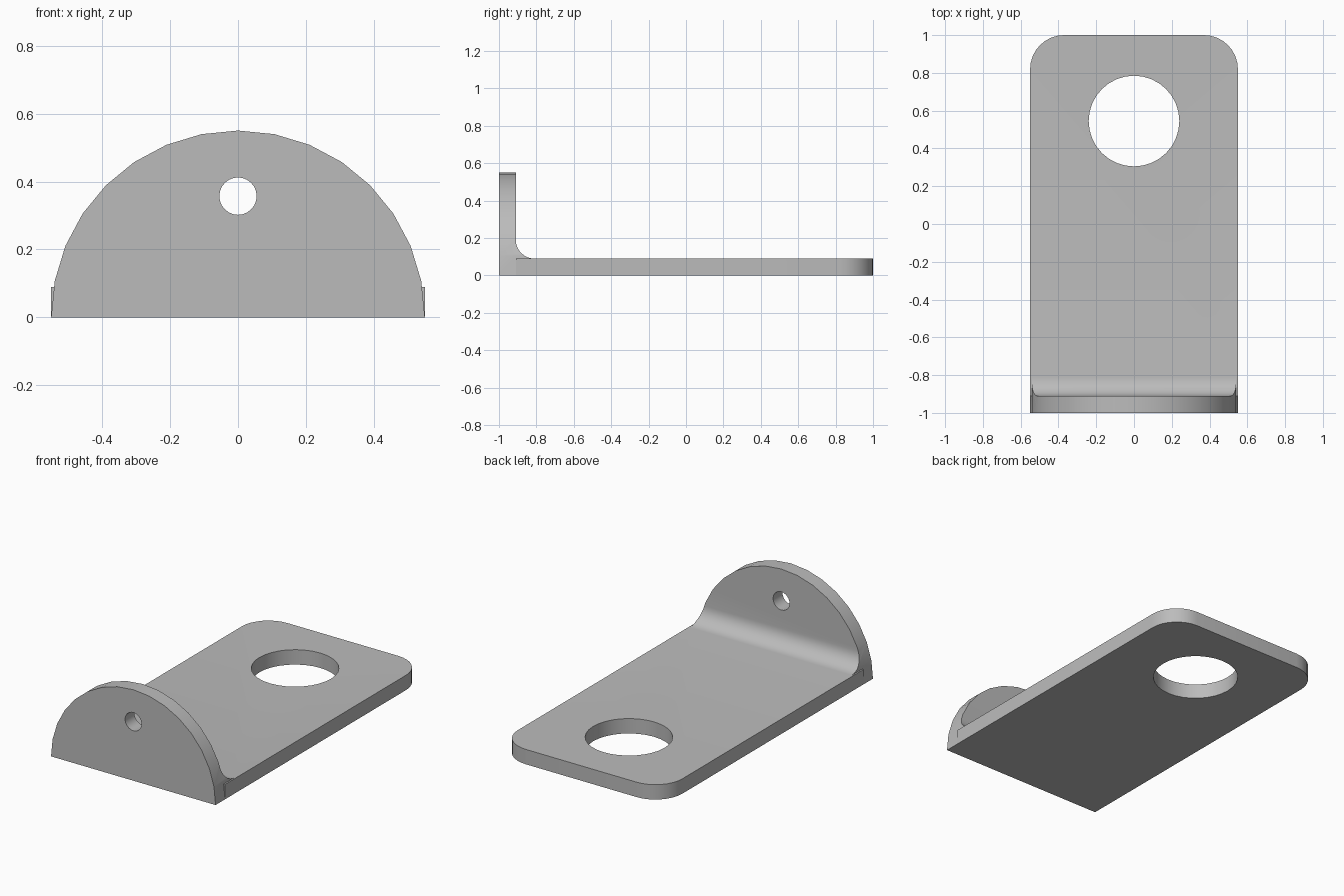
import bpy, bmesh, math
from mathutils import Matrix, Vector

cube = bpy.data.objects.get("Cube")
if cube:
    bpy.data.objects.remove(cube, do_unlink=True)

WIDTH, THICK, BEND = 0.55, 0.09, 0.10   # half width, sheet thickness, inner bend radius
INNER = -1 + THICK                      # rear face of the upright

metal = bpy.data.materials.new("plain grey metal")
metal.use_nodes = True
metal.diffuse_color = (0.5, 0.5, 0.5, 1)
metal.node_tree.nodes["Principled BSDF"].inputs["Base Color"].default_value = (0.5, 0.5, 0.5, 1)


def prism(name, points, offset):
    """Extrude a closed outline of 3D points along an offset."""
    bm = bmesh.new()
    face = bm.faces.new([bm.verts.new(p) for p in points])
    new = bmesh.ops.extrude_face_region(bm, geom=[face])["geom"]
    bmesh.ops.translate(bm, vec=Vector(offset),
                        verts=[v for v in new if isinstance(v, bmesh.types.BMVert)])
    bmesh.ops.recalc_face_normals(bm, faces=bm.faces)
    mesh = bpy.data.meshes.new(name)
    bm.to_mesh(mesh)
    bm.free()
    mesh.materials.append(metal)
    obj = bpy.data.objects.new(name, mesh)
    bpy.context.collection.objects.link(obj)
    return obj


def arc(cx, cy, r, start, end, steps):
    angles = [math.radians(start + (end - start) * i / steps) for i in range(steps + 1)]
    return [(cx + r * math.cos(a), cy + r * math.sin(a)) for a in angles]


def combine(target, tool, operation):
    """Apply a boolean and discard the tool."""
    mod = target.modifiers.new(operation.lower(), "BOOLEAN")
    mod.object, mod.operation, mod.solver = tool, operation, "EXACT"
    bpy.context.view_layer.objects.active = target
    bpy.ops.object.modifier_apply(modifier=mod.name)
    bpy.data.objects.remove(tool, do_unlink=True)


# Base plate with two rounded rear corners
r = 0.18
outline = [(-WIDTH, INNER), (WIDTH, INNER)]
outline += arc(WIDTH - r, 1 - r, r, 0, 90, 8) + arc(r - WIDTH, 1 - r, r, 90, 180, 8)
bracket = prism("bracket", [(x, y, 0) for x, y in outline], (0, 0, THICK))

# Upright with the bend fillet, trimmed to a half disc
side = [(-1, 0), (INNER + 0.03, 0)]
side += arc(INNER + BEND, THICK + BEND, BEND, 270, 180, 8) + [(INNER, 0.7), (-1, 0.7)]
upright = prism("upright", [(-0.7, y, z) for y, z in side], (1.4, 0, 0))
disc = prism("disc_trim", [(x, -1.2, z) for x, z in arc(0, 0, WIDTH, 0, 360, 32)[:-1]], (0, 0.6, 0))
combine(upright, disc, "INTERSECT")
combine(bracket, upright, "UNION")

# Large hole in the plate, small hole in the upright
big = prism("plate_hole", [(x, y, -0.2) for x, y in arc(0, 0.545, 0.24, 0, 360, 32)[:-1]], (0, 0, 0.6))
combine(bracket, big, "DIFFERENCE")
small = prism("upright_hole", [(x, -1.2, z) for x, z in arc(0, 0.357, 0.055, 0, 360, 24)[:-1]], (0, 0.6, 0))
combine(bracket, small, "DIFFERENCE")

# Smooth curves, crisp edges
bpy.ops.object.select_all(action="DESELECT")
bracket.select_set(True)
bpy.context.view_layer.objects.active = bracket
bpy.ops.object.shade_smooth_by_angle(angle=math.radians(30))
